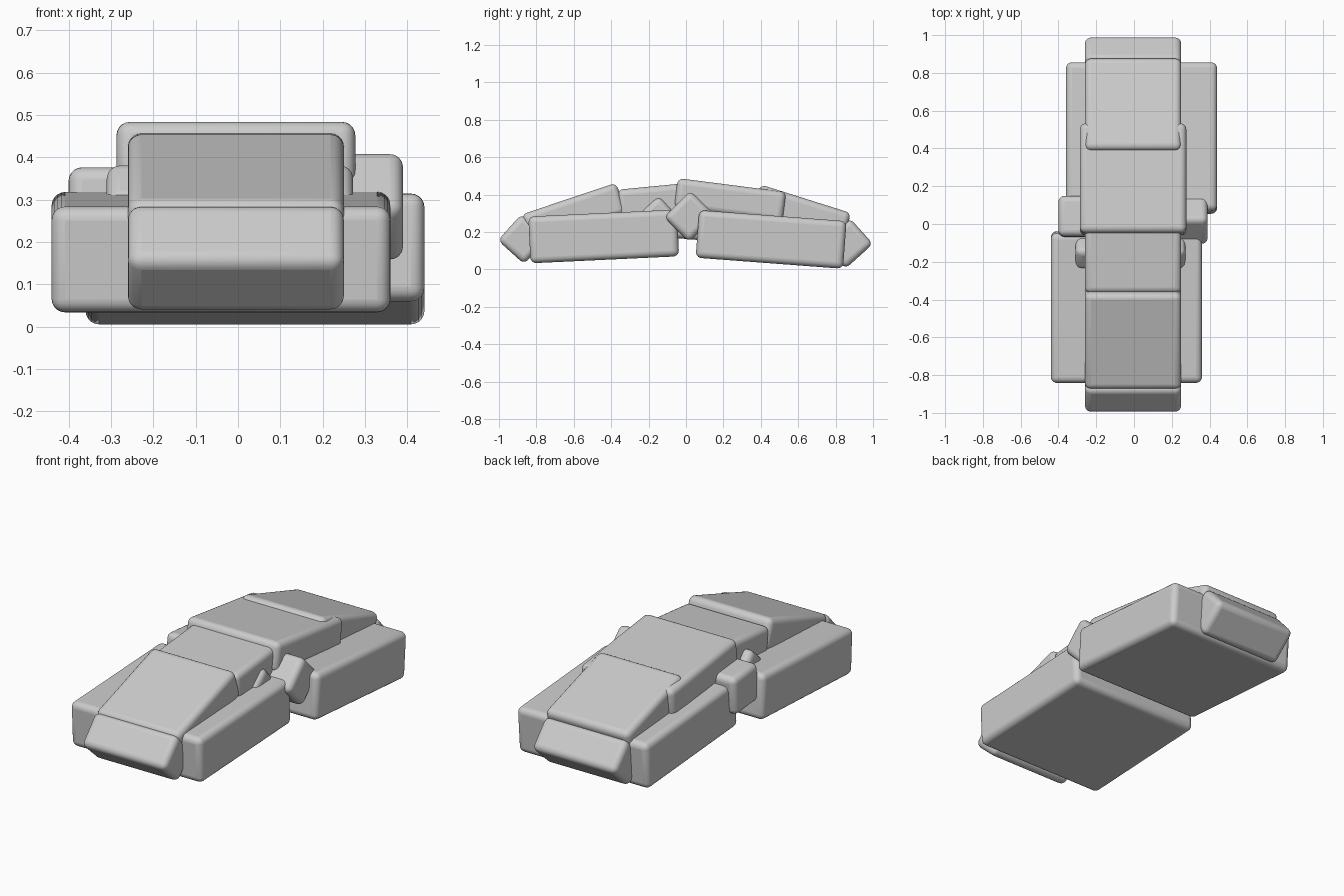
import bpy
from math import radians

if "Cube" in bpy.data.objects:
    bpy.data.objects.remove(bpy.data.objects["Cube"])


def block(name, x0, x1, cy, cz, ly, lz, tilt, r=0.032):
    """Rounded box spanning x0..x1, tilted in the y-z plane."""
    bpy.ops.mesh.primitive_cube_add(size=1, location=((x0 + x1) / 2, cy, cz))
    ob = bpy.context.object
    ob.name = name
    ob.scale = (x1 - x0, ly, lz)
    bpy.ops.object.transform_apply(location=False, rotation=False, scale=True)
    ob.rotation_euler.x = radians(tilt)
    bev = ob.modifiers.new("round", 'BEVEL')
    bev.width = r
    bev.segments = 5
    bpy.ops.object.shade_smooth_by_angle(angle=radians(35))
    return ob


# Lower hull halves
block("front_base", -0.44, 0.36, -0.44, 0.176, 0.795, 0.25, 2.7)
block("rear_base", -0.36, 0.44, 0.455, 0.16, 0.79, 0.255, -4.3)

# Upper sloping panels
block("front_panel", -0.26, 0.25, -0.60, 0.297, 0.535, 0.17, 18.5)
block("rear_panel", -0.26, 0.25, 0.615, 0.296, 0.51, 0.17, -17.5)
block("front_middle_panel", -0.26, 0.25, -0.16, 0.345, 0.40, 0.20, 5.5)
block("centre_panel", -0.287, 0.277, 0.236, 0.371, 0.585, 0.16, -7.3)

# Angled end pieces
block("front_nose", -0.26, 0.25, -0.872, 0.162, 0.19, 0.19, 48)
block("rear_nose", -0.26, 0.25, 0.864, 0.138, 0.20, 0.185, 42)

# Cross blocks at the waist
block("waist_block_right", 0.0, 0.39, 0.02, 0.283, 0.20, 0.19, 45)
block("waist_block_left", -0.40, 0.0, 0.035, 0.265, 0.215, 0.21, -5)
block("waist_bar", -0.31, 0.272, -0.15, 0.295, 0.14, 0.14, 42)
